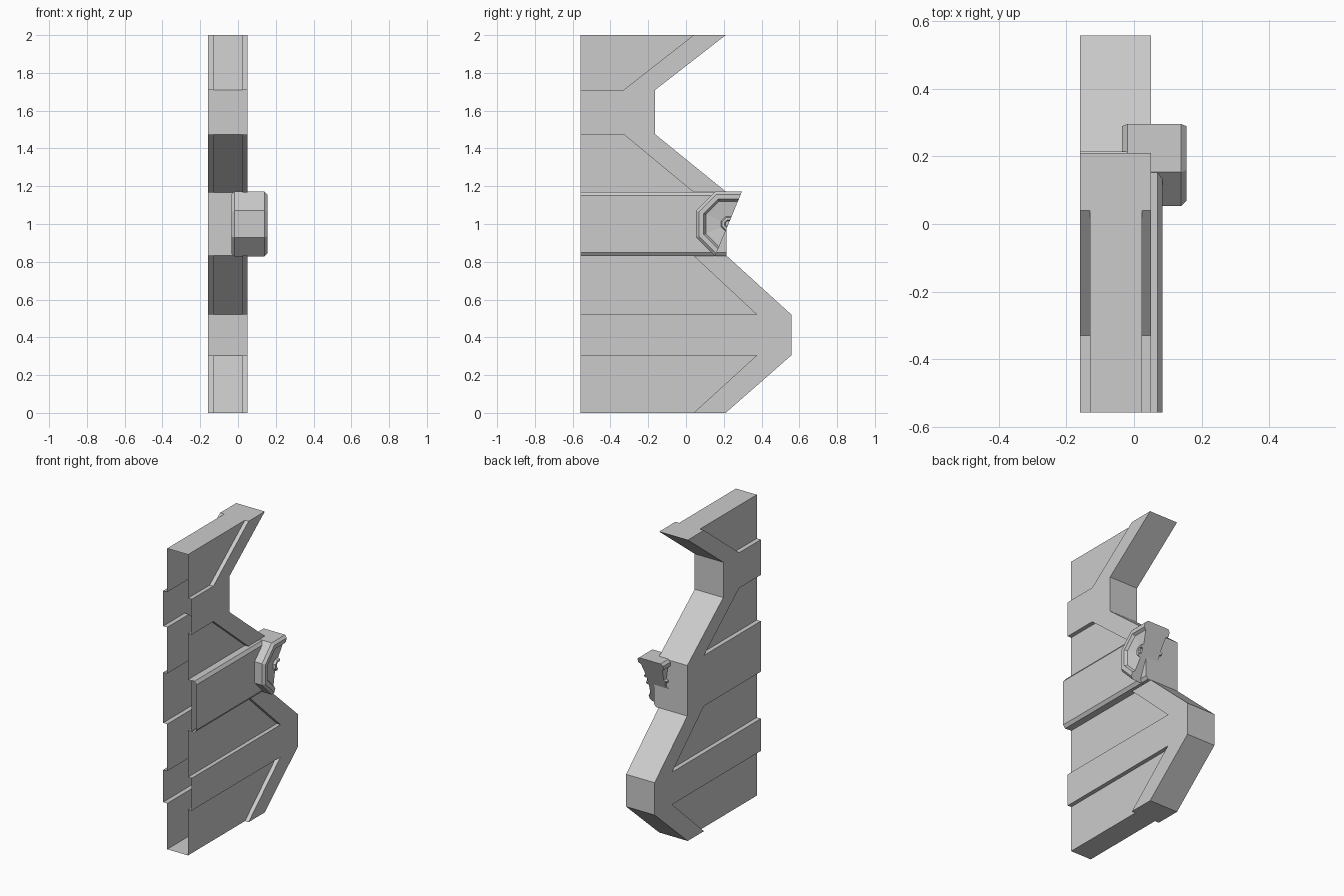
import bpy, bmesh, math

if "Cube" in bpy.data.objects:
    bpy.data.objects.remove(bpy.data.objects["Cube"])


def finish(bm, name):
    bmesh.ops.remove_doubles(bm, verts=bm.verts, dist=1e-5)
    bmesh.ops.recalc_face_normals(bm, faces=bm.faces)
    me = bpy.data.meshes.new(name)
    bm.to_mesh(me)
    bm.free()
    ob = bpy.data.objects.new(name, me)
    bpy.context.collection.objects.link(ob)
    return ob


def face(bm, pts):
    return bm.faces.new([bm.verts.new(p) for p in pts])


# Door leaf: hollow shell, left open on the hidden y = -0.56 side
X_OUT, X_IN, Y0 = (-0.16, 0.05), (-0.13, 0.023), -0.558
frame = [(Y0, .305), (.375, .305), (.04, 0), (.21, 0), (.558, .305), (.558, .52),
         (.215, .832), (.215, 1.168), (-.163, 1.475), (-.163, 1.71), (.21, 2), (.04, 2),
         (-.33, 1.71), (Y0, 1.71), (Y0, 1.475), (-.33, 1.475), (.04, 1.168),
         (Y0, 1.168), (Y0, .832), (.04, .832), (.375, .52), (Y0, .52)]
recesses = [(0, 1, 2, (Y0, 0)), (21, 20, 19, 18), (14, 15, 16, 17), (13, 12, 11, (Y0, 2))]
bm = bmesh.new()
for xo, xi in zip(X_OUT, X_IN):
    face(bm, [(xo, *p) for p in frame])            # raised frame
    for rec in recesses:                           # sunken panels and their walls
        q = [frame[i] if isinstance(i, int) else i for i in rec]
        face(bm, [(xi, *p) for p in q])
        for a, b in zip(q, q[1:]):
            if isinstance(rec[q.index(b)], int):
                face(bm, [(xo, *a), (xo, *b), (xi, *b), (xi, *a)])
for i in range(2, 11):                             # outer rim of the leaf
    a, b = frame[i], frame[i + 1]
    face(bm, [(X_OUT[0], *a), (X_OUT[0], *b), (X_OUT[1], *b), (X_OUT[1], *a)])
for z in (0, 2):                                   # top and bottom of the sunken part
    face(bm, [(X_IN[0], Y0, z), (X_IN[1], Y0, z), (X_IN[1], .04, z), (X_IN[0], .04, z)])
finish(bm, "door_leaf")

# Chamfered crossbar on the right-hand face
bar = [(.05, 1.17), (.07, 1.17), (.085, 1.15), (.085, .85), (.07, .83), (.05, .83)]
bm = bmesh.new()
for (xa, za), (xb, zb) in zip(bar, bar[1:]):
    face(bm, [(xa, Y0, za), (xb, Y0, zb), (xb, .215, zb), (xa, .215, za)])
face(bm, [(x, .215, z) for x, z in bar])
finish(bm, "crossbar")

# Half-octagon lock: stepped profile turned through five corners, flat cut face
CX, CY, CZ = .06, .225, 1.0
half = [(.186, .079), (.17, .095), (.142, .095), (.13, .078), (.042, .066),
        (.036, .082), (.022, .082), (.018, .066)]
profile = [(0, -.066)] + [(r, -x) for r, x in reversed(half)] + half + [(0, .066)]


def ring(k):
    a = math.radians(67.5 + 45 * k)
    return [(CX + x, CY + r * math.cos(a), CZ + r * math.sin(a)) for r, x in profile]


rings = [ring(k) for k in range(5)]
bm = bmesh.new()
for p, q in zip(rings, rings[1:]):
    for i in range(len(profile) - 1):
        quad = [p[i], p[i + 1], q[i + 1], q[i]]
        if profile[i][0] == 0:
            quad = quad[:3]
        elif profile[i + 1][0] == 0:
            quad = [p[i], p[i + 1], q[i]]
        face(bm, quad)
face(bm, rings[0] + rings[4][-2:0:-1])
finish(bm, "lock_half")
